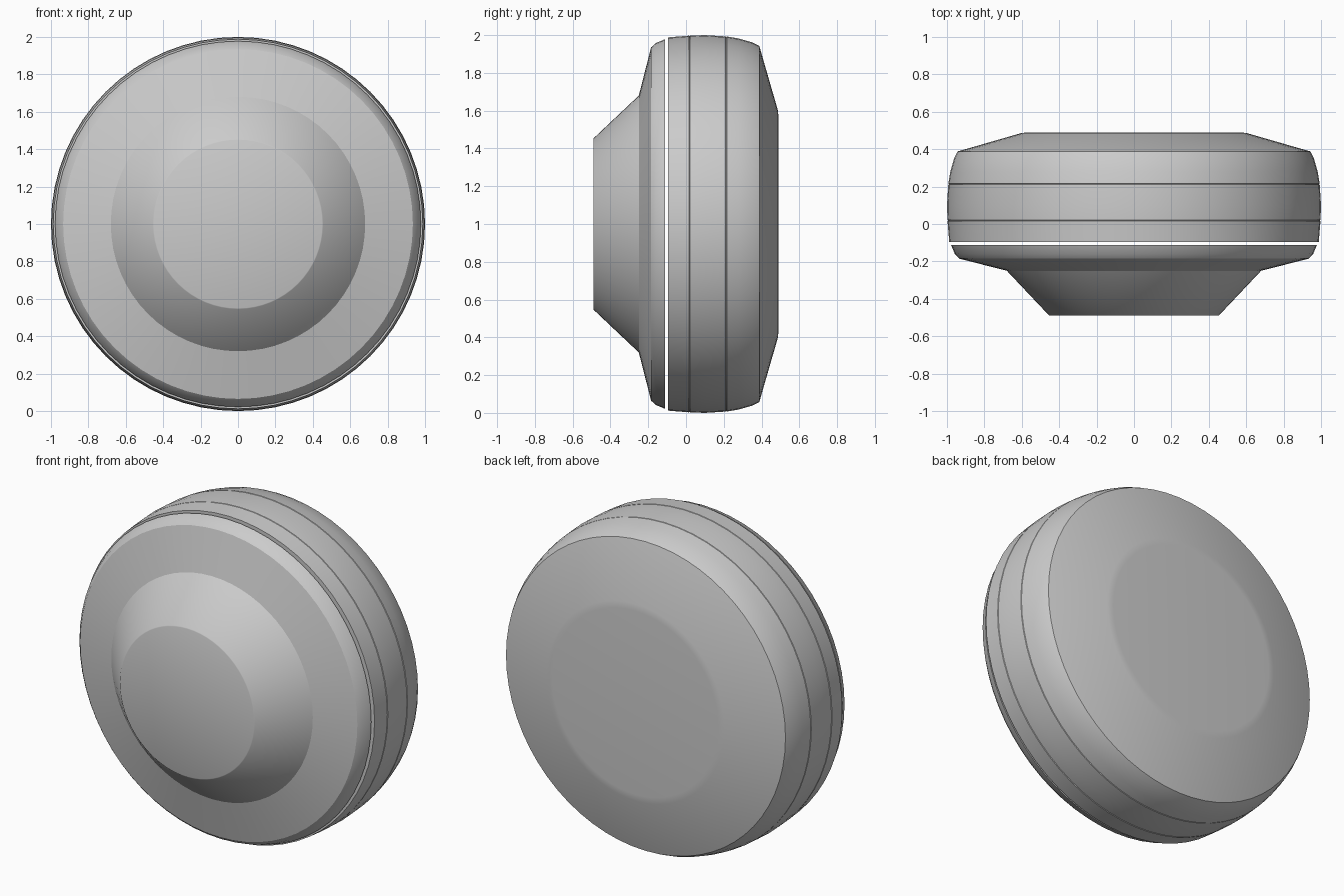
import bpy, bmesh, math

cube = bpy.data.objects.get("Cube")
if cube:
    bpy.data.objects.remove(cube, do_unlink=True)

SIDES = 64

grey = bpy.data.materials.new("plain grey")
grey.use_nodes = True
colour = (0.6, 0.6, 0.6, 1)
grey.diffuse_color = colour
grey.node_tree.nodes["Principled BSDF"].inputs["Base Color"].default_value = colour


def lathe(name, profile):
    """Spin (radius, y) points around the front-to-back axis, closing both ends."""
    bm = bmesh.new()
    rings = []
    for r, y in profile:
        ring = []
        for i in range(SIDES):
            a = 2 * math.pi * i / SIDES
            ring.append(bm.verts.new((r * math.cos(a), y, 1 + r * math.sin(a))))
        rings.append(ring)
    for a, b in zip(rings, rings[1:]):
        for i in range(SIDES):
            j = (i + 1) % SIDES
            bm.faces.new((a[i], a[j], b[j], b[i]))
    bm.faces.new(rings[0])
    bm.faces.new(rings[-1])
    bmesh.ops.recalc_face_normals(bm, faces=bm.faces)
    mesh = bpy.data.meshes.new(name)
    bm.to_mesh(mesh)
    bm.free()
    obj = bpy.data.objects.new(name, mesh)
    bpy.context.collection.objects.link(obj)
    mesh.materials.append(grey)
    bpy.ops.object.select_all(action='DESELECT')
    obj.select_set(True)
    bpy.context.view_layer.objects.active = obj
    bpy.ops.object.shade_smooth_by_angle(angle=math.radians(28))
    return obj


def seam(r, y):
    """Shallow V groove around the rim."""
    return [(r, y - 0.003), (r - 0.004, y), (r, y + 0.003)]


# Front cap: raised truncated cone on a shallow sloping flange
lathe("front_cap", [(0.45, -0.49), (0.455, -0.488), (0.68, -0.25),
                    (0.935, -0.185), (0.958, -0.16), (0.978, -0.112)])

# Main drum: bulging rim with two seams, and a bevelled back
lathe("main_drum", [(0.988, -0.095)] + seam(0.997, 0.018) + [(1.0, 0.1)]
      + seam(0.993, 0.213)
      + [(0.982, 0.28), (0.962, 0.35), (0.943, 0.388), (0.6, 0.487), (0.56, 0.49)])
